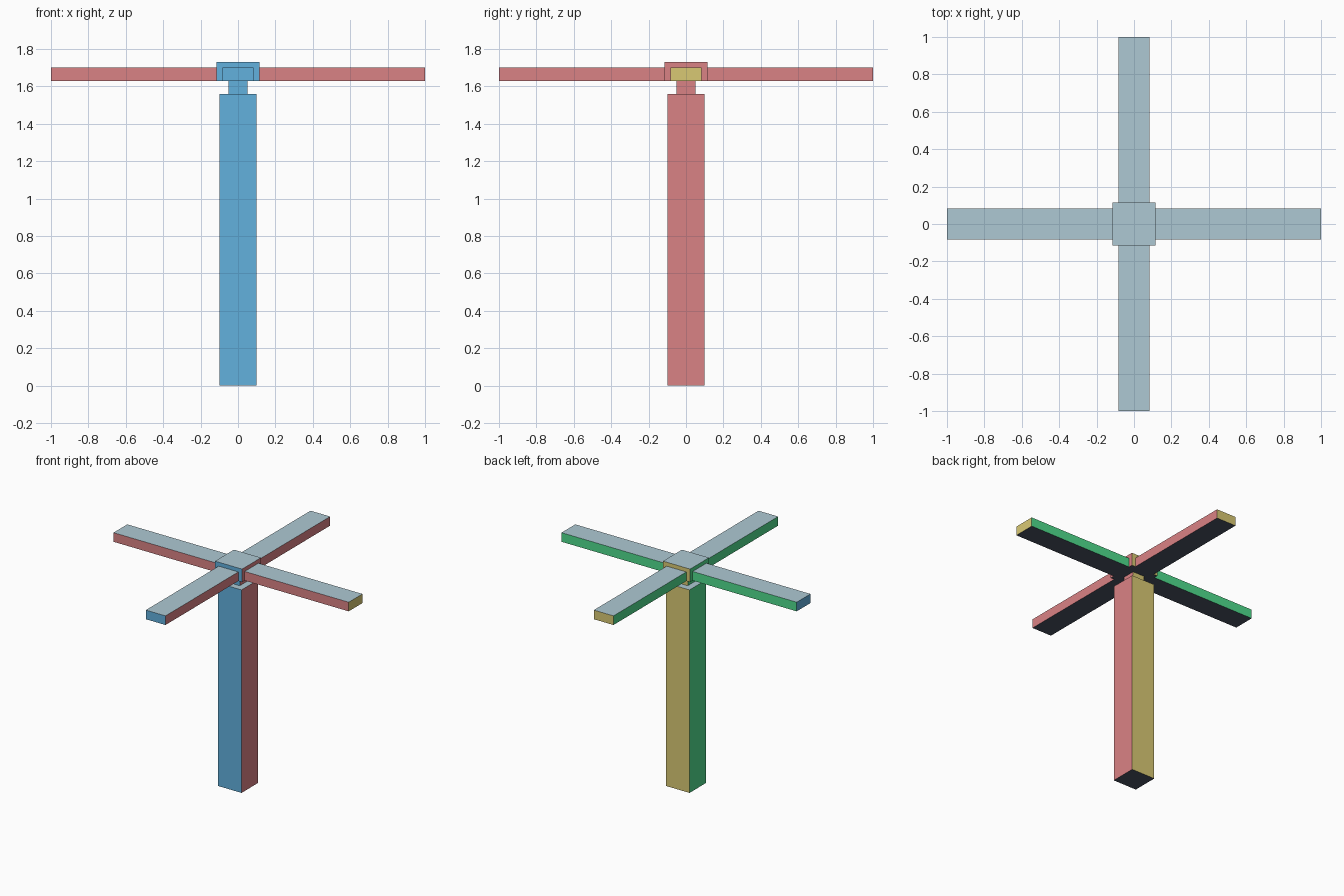
import bpy
import bmesh
from math import radians
from mathutils import Matrix, Vector

cube = bpy.data.objects.get("Cube")
if cube:
    bpy.data.objects.remove(cube, do_unlink=True)


def linear(c):
    c /= 255
    return c / 12.92 if c <= 0.04045 else ((c + 0.055) / 1.055) ** 2.4


def make_material(name, rgb):
    colour = [linear(c) for c in rgb] + [1]
    mat = bpy.data.materials.new(name)
    mat.use_nodes = True
    mat.diffuse_color = colour
    bsdf = mat.node_tree.nodes["Principled BSDF"]
    bsdf.inputs["Base Color"].default_value = colour
    bsdf.inputs["Roughness"].default_value = 0.9
    return mat


# One colour for each direction a face points
SIDES = [
    (Vector((0, -1, 0)), make_material("blue", (98, 177, 222))),
    (Vector((1, 0, 0)), make_material("red", (218, 130, 133))),
    (Vector((0, 1, 0)), make_material("yellow", (217, 201, 116))),
    (Vector((-1, 0, 0)), make_material("green", (80, 221, 141))),
    (Vector((0, 0, 1)), make_material("pale_grey", (174, 201, 211))),
    (Vector((0, 0, -1)), make_material("dark_slate", (74, 83, 100))),
]


def box(name, width, depth, bottom, top, turn=0):
    """Centred box coloured by face direction, then turned about z."""
    bm = bmesh.new()
    bmesh.ops.create_cube(bm, size=1)
    bmesh.ops.scale(bm, vec=(width, depth, top - bottom), verts=bm.verts)
    bmesh.ops.translate(bm, vec=(0, 0, (top + bottom) / 2), verts=bm.verts)
    bm.normal_update()
    for face in bm.faces:
        face.material_index = max(range(len(SIDES)), key=lambda i: face.normal.dot(SIDES[i][0]))
    bmesh.ops.rotate(bm, matrix=Matrix.Rotation(radians(turn), 3, "Z"), verts=bm.verts)
    mesh = bpy.data.meshes.new(name)
    bm.to_mesh(mesh)
    bm.free()
    for _, mat in SIDES:
        mesh.materials.append(mat)
    obj = bpy.data.objects.new(name, mesh)
    bpy.context.collection.objects.link(obj)


# Post and the narrow neck above it
box("post", 0.2, 0.2, 0, 1.56)
box("neck", 0.1, 0.1, 1.56, 1.63)

# Crossed blades: the second is the first turned a quarter
box("blade_front_back", 0.167, 2, 1.63, 1.7)
box("blade_left_right", 0.167, 2, 1.63, 1.7, turn=-90)

# Hub over the crossing
box("hub", 0.23, 0.23, 1.63, 1.73)
